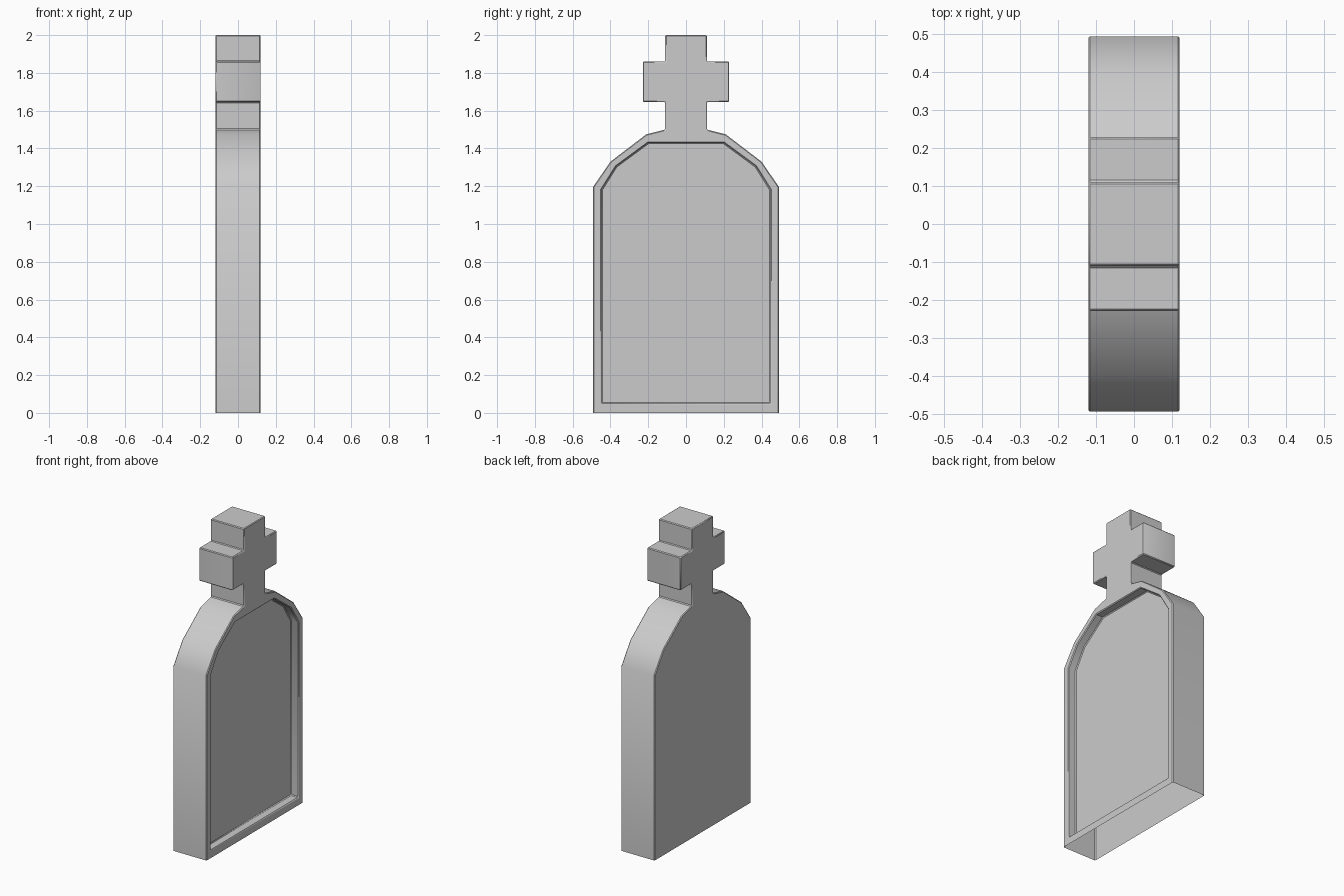
import bpy
import bmesh

cube = bpy.data.objects.get("Cube")
if cube:
    bpy.data.objects.remove(cube, do_unlink=True)

HALF = 0.12       # half thickness
DEPTH = 0.055     # depth of the sunken panel

# Half outlines (y, z), mirrored to the other side
outline = [(0.493, 0), (0.493, 1.195), (0.40, 1.33), (0.21, 1.475), (0.11, 1.50),
           (0.11, 1.645), (0.228, 1.645), (0.228, 1.86), (0.11, 1.86), (0.11, 2.0)]
panel = [(0.448, 0.05), (0.448, 1.18), (0.37, 1.305), (0.20, 1.43)]

stone = bpy.data.materials.new("stone_grey")
stone.use_nodes = True
grey = (0.6, 0.6, 0.6, 1)
stone.diffuse_color = grey
stone.node_tree.nodes["Principled BSDF"].inputs["Base Color"].default_value = grey


def mirrored(half):
    return half + [(-y, z) for y, z in reversed(half)]


def ring(bm, points, x):
    return [bm.verts.new((x, y, z)) for y, z in points]


def walls(bm, a, b, closed):
    n = len(a)
    for i in range(n if closed else n - 1):
        j = (i + 1) % n
        bm.faces.new((a[i], a[j], b[j], b[i]))


bm = bmesh.new()
body, recess = mirrored(outline), mirrored(panel)

# Shell: flat back and outer walls, open underneath
back = ring(bm, body, -HALF)
rim = ring(bm, body, HALF)
bm.faces.new(back)
walls(bm, back, rim, False)

# Sunken panel: floor and side walls
lip = ring(bm, recess, HALF)
floor = ring(bm, recess, HALF - DEPTH)
bm.faces.new(floor)
walls(bm, lip, floor, True)

# Flat border between the outline and the panel
edges = []
for loop in (rim, lip):
    for a, b in zip(loop, loop[1:] + loop[:1]):
        edges.append(bm.edges.get((a, b)) or bm.edges.new((a, b)))
bmesh.ops.triangle_fill(bm, edges=edges, use_beauty=True, normal=(1, 0, 0))
bmesh.ops.recalc_face_normals(bm, faces=bm.faces)

mesh = bpy.data.meshes.new("gravestone")
bm.to_mesh(mesh)
bm.free()
mesh.materials.append(stone)
gravestone = bpy.data.objects.new("gravestone", mesh)
bpy.context.collection.objects.link(gravestone)

# Smooth shoulders, crisp corners with a fine chamfer
bpy.ops.object.select_all(action='DESELECT')
gravestone.select_set(True)
bpy.context.view_layer.objects.active = gravestone
bevel = gravestone.modifiers.new("chamfer", 'BEVEL')
bevel.width = 0.005
bevel.segments = 1
bevel.limit_method = 'ANGLE'
bevel.angle_limit = 0.7
bpy.ops.object.modifier_apply(modifier=bevel.name)
bpy.ops.object.shade_smooth_by_angle(angle=0.62)
